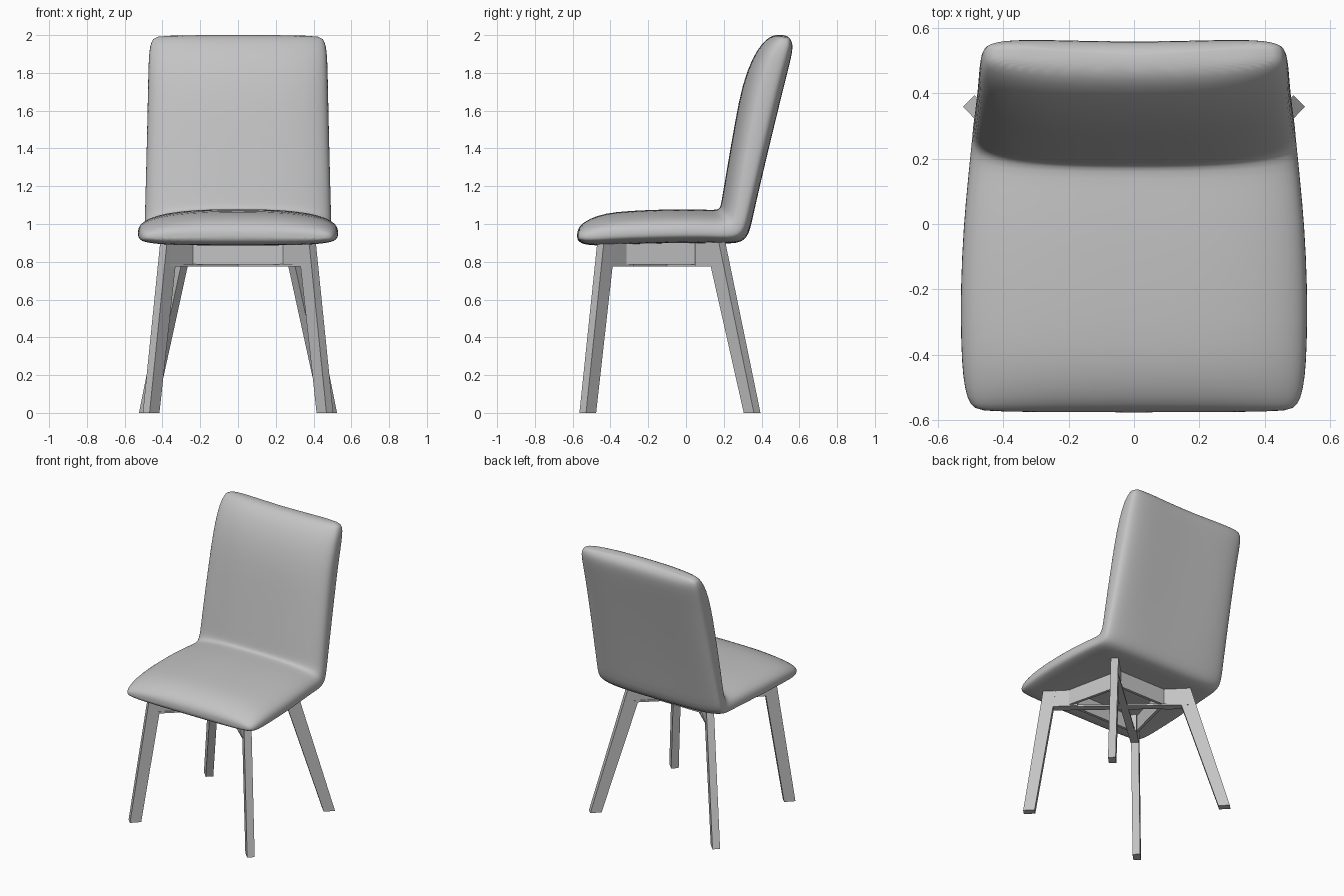
import bpy
import bmesh
import math
from mathutils import Vector

cube = bpy.data.objects.get("Cube")
if cube:
    bpy.data.objects.remove(cube, do_unlink=True)

grey = bpy.data.materials.new("plain grey")
grey.use_nodes = True
colour = (0.55, 0.55, 0.55, 1)
grey.diffuse_color = colour
for node in grey.node_tree.nodes:
    if node.type == 'BSDF_PRINCIPLED':
        node.inputs["Base Color"].default_value = colour


def finish(name, bm):
    """Turn a bmesh into a linked object with the grey material."""
    bmesh.ops.recalc_face_normals(bm, faces=bm.faces)
    mesh = bpy.data.meshes.new(name)
    bm.to_mesh(mesh)
    bm.free()
    mesh.materials.append(grey)
    obj = bpy.data.objects.new(name, mesh)
    bpy.context.collection.objects.link(obj)
    return obj


def loft(name, rings):
    """Skin a row of closed rings and cap both ends."""
    bm = bmesh.new()
    loops = [[bm.verts.new(p) for p in ring] for ring in rings]
    for a, b in zip(loops, loops[1:]):
        for i in range(len(a)):
            j = (i + 1) % len(a)
            bm.faces.new((a[i], a[j], b[j], b[i]))
    bm.faces.new(loops[0])
    bm.faces.new(loops[-1])
    return finish(name, bm)


def post(name, bottom, top, along, length, width):
    """Straight member with level ends; length may differ at bottom and top."""
    d = Vector((along[0], along[1], 0)).normalized()
    side = Vector((-d.y, d.x, 0)) * width / 2
    rings = []
    for centre, size in zip((bottom, top), length):
        c, reach = Vector(centre), d * size / 2
        rings.append([c + reach + side, c - reach + side,
                      c - reach - side, c + reach - side])
    return loft(name, rings)


def bar(name, a, b, low, high, width):
    """Level bar between two plan points."""
    a, b = Vector(a), Vector(b)
    mid, run = (a + b) / 2, b - a
    return post(name, (mid.x, mid.y, low), (mid.x, mid.y, high),
                run, (run.length, run.length), width)


# Upholstered shell: inner (y, z), outer (y, z) and half width per station
stations = [
    (-.577, .955, -.577, .925, .45),
    (-.567, .985, -.567, .905, .49),
    (-.535, 1.015, -.535, .89, .513),
    (-.47, 1.045, -.47, .885, .525),
    (-.38, 1.065, -.37, .89, .531),
    (-.2, 1.075, -.2, .895, .533),
    (0, 1.08, 0, .9, .523),
    (.12, 1.075, .14, .9, .51),
    (.165, 1.075, .24, .895, .502),
    (.18, 1.085, .3, .905, .497),
    (.187, 1.11, .335, .945, .495),
    (.195, 1.15, .355, 1.03, .493),
    (.225, 1.3, .4, 1.22, .488),
    (.27, 1.55, .473, 1.52, .481),
    (.307, 1.74, .525, 1.73, .477),
    (.36, 1.88, .56, 1.87, .474),
    (.41, 1.955, .572, 1.935, .467),
    (.45, 1.99, .562, 1.972, .452),
    (.485, 2.003, .535, 1.997, .425),
]
SEGMENTS = 40


def cushion_ring(station):
    """Pillow section: soft crown on the sitting side, flatter outside."""
    inner = Vector((0, station[0], station[1]))
    outer = Vector((0, station[2], station[3]))
    half = station[4]
    upright = min(max((station[1] - 1.08) / .3, 0), 1)
    waist = .33 + .17 * upright
    centre = outer.lerp(inner, waist)
    ring = []
    for k in range(SEGMENTS):
        angle = 2 * math.pi * k / SEGMENTS
        c, s = math.cos(angle), math.sin(angle)
        power = 2 / (2.6 + .8 * upright) if s > 0 else 2 / 3.6
        x = half * math.copysign(abs(c) ** power, c)
        target = inner if s > 0 else outer
        p = centre.lerp(target, abs(s) ** power)
        bend = .025 * upright * ((x / half) ** 2 - .4)
        ring.append((x, p.y + bend, p.z))
    return ring


shell = loft("seat_and_back_cushion", [cushion_ring(s) for s in stations])
smooth = shell.modifiers.new("Smooth", 'SUBSURF')
smooth.levels = smooth.render_levels = 1
for face in shell.data.polygons:
    face.use_smooth = True

# Splayed legs and the short arms turning inward from them
LOW, HIGH, WIDTH = .775, .9, .05
knees = {"front": (.378, -.436), "back": (.318, .183)}
feet = {"front": (.46, -.52), "back": (.48, .35)}
arm_ends = {"front": (.235, -.293), "back": (.2, .065)}
leg_top = .92
for label, sign in (("left", 1), ("right", -1)):
    for end in ("front", "back"):
        foot, knee, inner = (Vector((p[end][0] * sign, p[end][1]))
                             for p in (feet, knees, arm_ends))
        head = foot.lerp(knee, leg_top / LOW)
        post(f"{end}_{label}_leg", (*foot, 0), (*head, leg_top), foot - knee,
             (.075, .085 if end == "front" else .1), WIDTH)
        bar(f"{end}_{label}_arm", knee, inner, LOW, HIGH, WIDTH)
        # Thin cross slat running to the middle
        bar(f"{end}_{label}_slat", knee, (0, -.1), LOW, LOW + .012, WIDTH)
    # Side rail between the arms
    bar(f"{label}_rail", (.285 * sign, -.325), (.195 * sign, .045),
        LOW + .01, HIGH, .02)

# Front and back rails
bar("front_rail", (-.25, -.322), (.25, -.322), LOW + .01, HIGH, .02)
bar("back_rail", (-.2, .075), (.2, .075), LOW + .01, HIGH, .02)
